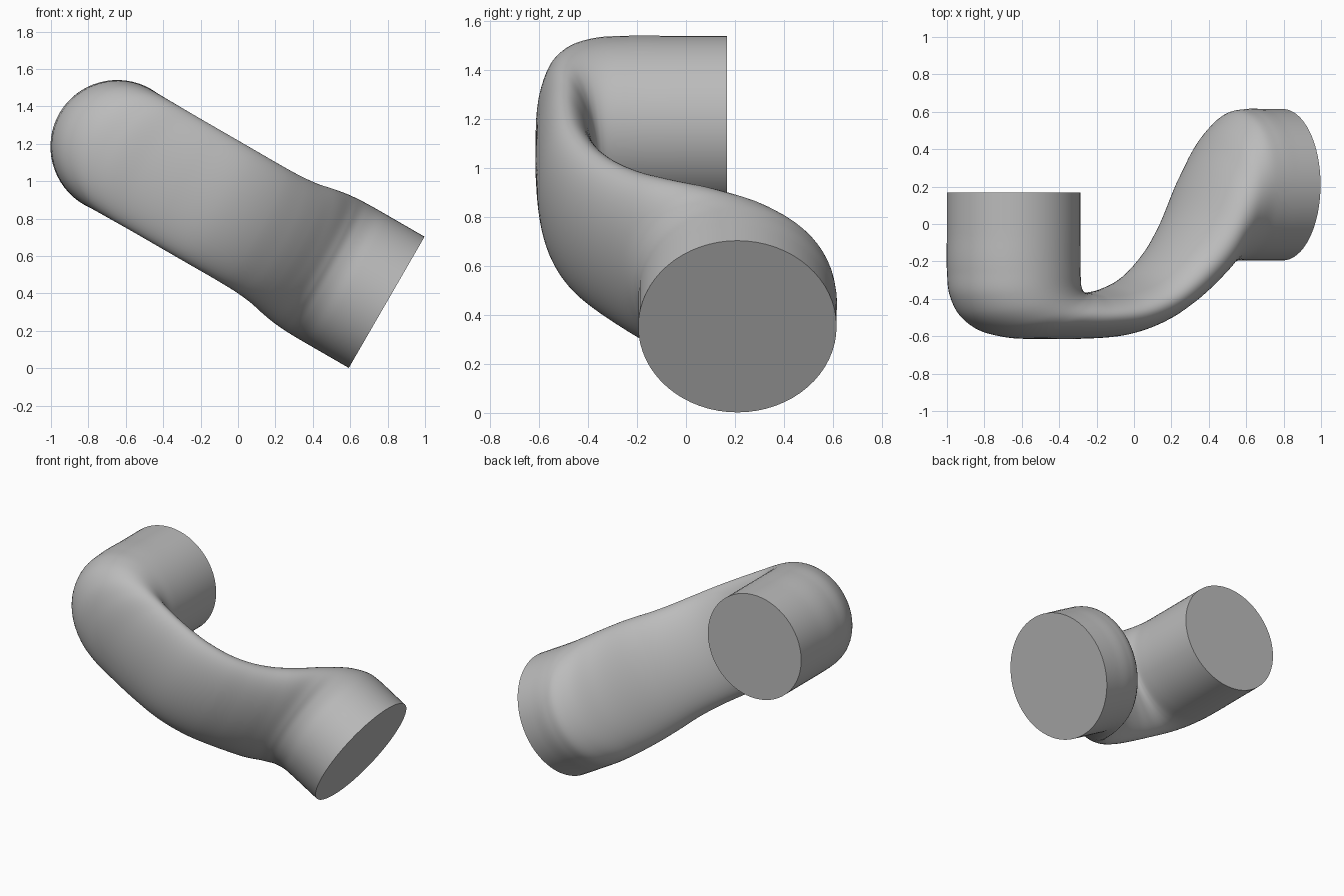
import bpy, bmesh, math
from mathutils import Vector

if "Cube" in bpy.data.objects:
    bpy.data.objects.remove(bpy.data.objects["Cube"])

# The pipe bends in a tilted plane: U runs down to the right, Y is depth, N is the plane normal
U = Vector((math.cos(math.radians(30)), 0, -0.5))
N = Vector((0.5, 0, math.cos(math.radians(30))))
Y = Vector((0, 1, 0))
N0 = 0.703
SIDES, STEPS = 64, 8

# Stations: inner edge (u, y), outer edge (u, y), half width along N
stations = [Vector(s) for s in (
    (-0.79, 0.168, -1.506, 0.168, 0.357),
    (-0.79, -0.05, -1.506, -0.05, 0.357),
    (-0.79, -0.25, -1.506, -0.25, 0.357),
    (-0.788, -0.32, -1.49, -0.38, 0.356),
    (-0.782, -0.342, -1.435, -0.485, 0.355),
    (-0.774, -0.354, -1.33, -0.565, 0.354),
    (-0.760, -0.362, -1.17, -0.607, 0.353),
    (-0.735, -0.366, -0.97, -0.614, 0.352),
    (-0.680, -0.366, -0.75, -0.614, 0.352),
    (-0.536, -0.338, -0.48, -0.592, 0.352),
    (-0.39, -0.272, -0.27, -0.52, 0.352),
    (-0.30, -0.198, -0.135, -0.44, 0.355),
    (-0.20, -0.085, -0.04, -0.37, 0.365),
    (-0.118, 0.04, 0.04, -0.30, 0.382),
    (0.04, 0.365, 0.125, -0.232, 0.400),
    (0.14, 0.53, 0.18, -0.205, 0.404),
    (0.22, 0.602, 0.24, -0.195, 0.405),
    (0.29, 0.615, 0.30, -0.195, 0.405),
    (0.40, 0.615, 0.40, -0.195, 0.405),
    (0.512, 0.615, 0.512, -0.195, 0.405))]


def smooth_path(pts):
    """Hermite interpolation with chord-based parameters."""
    t = [0.0]
    for a, b in zip(pts, pts[1:]):
        t.append(t[-1] + (b - a).length)
    last = len(pts) - 1
    tan = []
    for i in range(last + 1):
        if i in (0, last):
            j = min(i, last - 1)
            tan.append((pts[j + 1] - pts[j]) / (t[j + 1] - t[j]))
        else:
            h0, h1 = t[i] - t[i - 1], t[i + 1] - t[i]
            d0, d1 = (pts[i] - pts[i - 1]) / h0, (pts[i + 1] - pts[i]) / h1
            tan.append((d0 * h1 + d1 * h0) / (h0 + h1))
    out = []
    for i in range(last):
        h = t[i + 1] - t[i]
        for k in range(STEPS):
            s = k / STEPS
            out.append(pts[i] * (2*s**3 - 3*s**2 + 1) + tan[i] * (h * (s**3 - 2*s**2 + s))
                       + pts[i + 1] * (3*s**2 - 2*s**3) + tan[i + 1] * (h * (s**3 - s**2)))
    return out + [pts[-1]]


# Solid bent pipe: elliptical rings bridged together, capped at both ends
bm = bmesh.new()
rings = []
for iu, iy, ou, oy, half in smooth_path(stations):
    inner, outer = U * iu + Y * iy, U * ou + Y * oy
    mid, arm = (inner + outer) / 2 + N * N0, (inner - outer) / 2
    rings.append([bm.verts.new(mid + arm * math.cos(a) + N * half * math.sin(a))
                  for a in (2 * math.pi * k / SIDES for k in range(SIDES))])
for r0, r1 in zip(rings, rings[1:]):
    for k in range(SIDES):
        j = (k + 1) % SIDES
        bm.faces.new((r0[k], r0[j], r1[j], r1[k])).smooth = True
caps = [bm.faces.new(rings[0]), bm.faces.new(rings[-1])]
bmesh.ops.recalc_face_normals(bm, faces=bm.faces)
for cap in caps:
    for e in cap.edges:
        e.smooth = False
mesh = bpy.data.meshes.new("bent_pipe")
bm.to_mesh(mesh)
bm.free()

grey = bpy.data.materials.new("plain grey")
grey.diffuse_color = (0.5, 0.5, 0.5, 1)
grey.use_nodes = True
grey.node_tree.nodes["Principled BSDF"].inputs["Base Color"].default_value = grey.diffuse_color
mesh.materials.append(grey)
pipe = bpy.data.objects.new("bent_pipe", mesh)
bpy.context.collection.objects.link(pipe)
